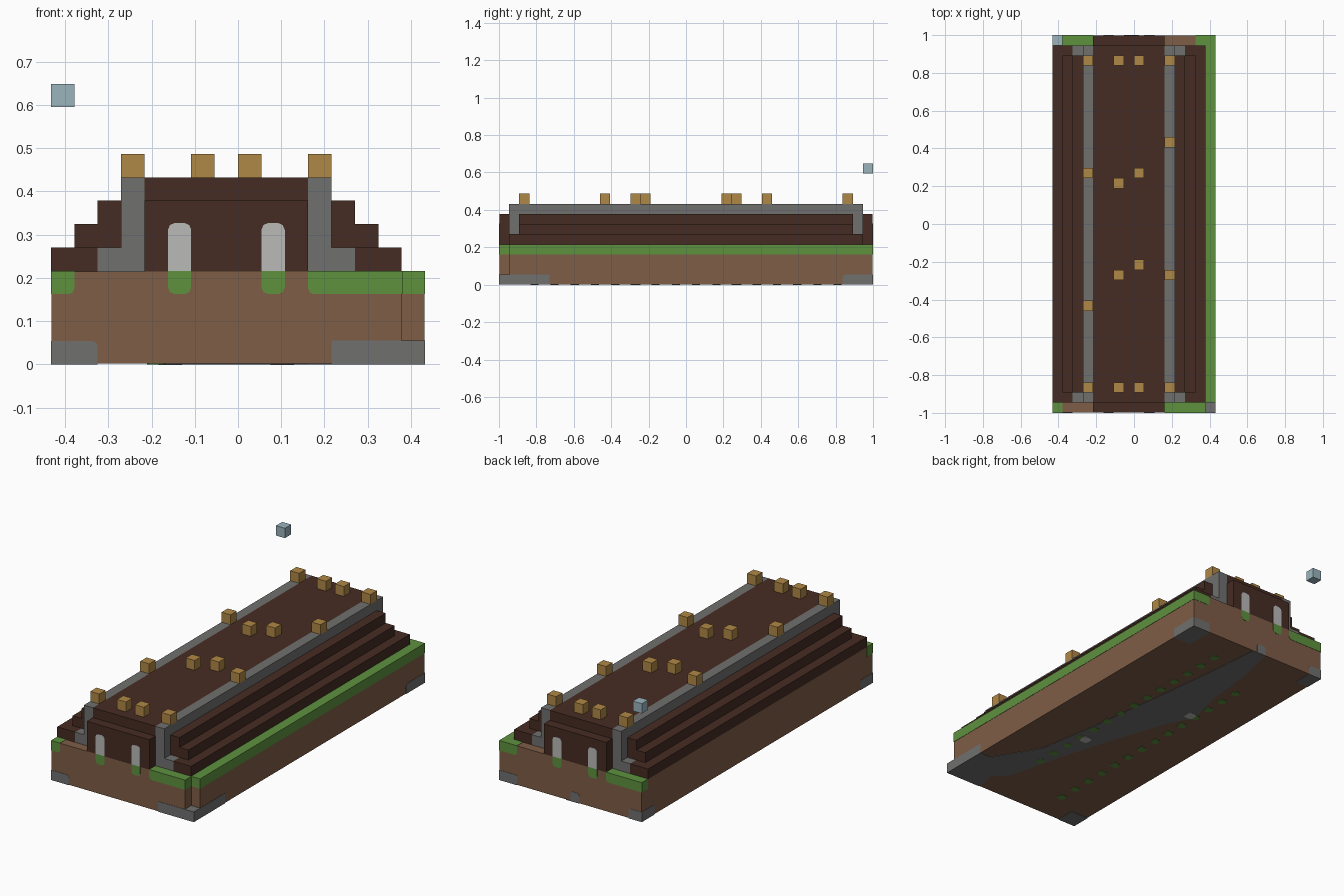
import bpy
import bmesh
from mathutils import Vector

U = 2 / 37        # one block
E = 0.03          # how far painted patches stand proud, in blocks
FRONT = 18.5      # half length in blocks
MID = -0.5        # centre line of the building in blocks

cube = bpy.data.objects.get("Cube")
if cube:
    bpy.data.objects.remove(cube, do_unlink=True)


def material(name, rgb):
    """Flat material from 0-255 display values."""
    col = [((c / 255 + 0.055) / 1.055) ** 2.4 for c in rgb] + [1]
    m = bpy.data.materials.new(name)
    m.use_nodes = True
    m.diffuse_color = col
    m.node_tree.nodes["Principled BSDF"].inputs["Base Color"].default_value = col
    return m


WOOD = material("dark wood", (70, 44, 35))
STONE = material("grey stone", (112, 112, 111))
SOIL = material("brown soil", (126, 93, 71))
TURF = material("green turf", (94, 145, 63))
GOLD = material("golden lamp", (176, 136, 70))
PALE = material("pale grey", (186, 186, 185))
BLUE = material("pale blue", (155, 180, 190))


def finish(bm, name, mat):
    bmesh.ops.recalc_face_normals(bm, faces=bm.faces)
    bmesh.ops.scale(bm, vec=(U, U, U), verts=bm.verts)
    mesh = bpy.data.meshes.new(name)
    bm.to_mesh(mesh)
    bm.free()
    mesh.materials.append(mat)
    obj = bpy.data.objects.new(name, mesh)
    bpy.context.collection.objects.link(obj)
    return obj


def block(name, mat, xs, ys, zs, axis=None, corner=(0, 0, 0), radius=0.25):
    """Box between limits; edges along axis on the corner side are rounded."""
    spans = [sorted(s) for s in (xs, ys, zs)]
    mid = Vector([(a + b) / 2 for a, b in spans])
    bm = bmesh.new()
    bmesh.ops.create_cube(bm, size=1)
    for v in bm.verts:
        v.co = mid + Vector([c * (b - a) for c, (a, b) in zip(v.co, spans)])
    if axis is not None:
        edges = []
        for e in bm.edges:
            along = e.verts[1].co - e.verts[0].co
            out = (e.verts[0].co + e.verts[1].co) / 2 - mid
            if abs(along[axis]) > 1e-4 and all(o * c > 0 for o, c in zip(out, corner) if c):
                edges.append(e)
        bmesh.ops.bevel(bm, geom=edges, offset=radius, segments=2, profile=0.5, affect='EDGES')
    return finish(bm, name, mat)


def prism(name, mat, outline, lo, hi, axis=2):
    """Extrude an outline upward (axis 2) or along the length (axis 1)."""
    bm = bmesh.new()
    place = (lambda a, b: (a, b, lo)) if axis == 2 else (lambda a, b: (a, lo, b))
    face = bm.faces.new([bm.verts.new(place(a, b)) for a, b in outline])
    new = bmesh.ops.extrude_face_region(bm, geom=[face])["geom"]
    push = Vector((0, 0, 0))
    push[axis] = hi - lo
    bmesh.ops.translate(bm, vec=push, verts=[g for g in new if isinstance(g, bmesh.types.BMVert)])
    return finish(bm, name, mat)


# Earth base with one notched corner
X, Y = 8 - E, FRONT - E
block("soil_bottom", SOIL, (-X, X), (-Y, Y), (E, 1))
prism("soil_upper", SOIL,
      [(-X, -Y), (7, -Y), (7, E - 17.5), (X, E - 17.5), (X, Y), (-X, Y)], 1, 4 - E)

# Turf along the edges
block("turf_side", TURF, (7, 8), (-17.5, FRONT), (3, 4))
block("turf_front_left", TURF, (3, 7 + E), (-FRONT, -17.5), (3, 4), 1, (-1, 0, -1))
block("turf_front_right", TURF, (-8, -7), (-FRONT, -17.5), (3, 4), 1, (1, 0, -1))
block("turf_back_left", TURF, (6, 8), (17.5, FRONT), (3, 4), 1, (-1, 0, -1))
block("turf_back_right", TURF, (-8, -4), (17.5, FRONT), (3, 4), 1, (1, 0, -1))

# Stones in the lower corners
prism("stone_front_left", STONE,
      [(4, -FRONT), (8, -FRONT), (8, -13.5), (7, -13.5), (4.5, -16), (4, -17.5)], 0, 1 + E)
block("stone_front_right", STONE, (-8, -6), (-FRONT, -16.5), (0, 1), 1, (1, 0, 1))
block("stone_back_left", STONE, (6, 8), (15.5, FRONT), (0, 1), 0, (0, -1, 1))
block("stone_back_right", STONE, (-8, -6.5), (16.5, FRONT), (0, 1), 1, (1, 0, 1))
block("stone_back_middle", STONE, (-1, 0), (17.5, FRONT), (0, 1), 1, (0, 0, 1))

# Stone vein, turf tufts and pale spots on the underside
vein = [(-1, 18.5), (0.5, 18.5), (1, 13), (1.8, 6), (3, -3), (4, -9), (7, -14),
        (5, -17), (3, -15), (1.5, -9), (0, -4), (-2, 2), (-3.5, 5), (-2.5, 9), (-2, 14)]
prism("underside_vein", STONE, vein, 0, 2 * E)
for s in (1, -1):
    for k in range(14):
        x, y = MID + 3 * s, s * (15 - 2 * k)
        block("underside_tuft", TURF, (x - 0.4, x + 0.4), (y - 0.4, y + 0.4), (-E / 2, E), 2)
    x, y = MID + 2.4 * s, -5 * s
    block("underside_spot", PALE, (x - 0.5, x + 0.5), (y - 0.5, y + 0.5), (-E, E), 2)

# Main hall, end porches and doors
block("hall", WOOD, (-4, 3), (-17.5, 17.5), (4 - E, 8))
for s in (1, -1):
    block("porch", WOOD, (-4, 3), (17 * s, Y * s), (4 - E, 7))
    for x in (-3, 1):
        ends = (18 * s, FRONT * s)
        block("door", PALE, (x, x + 1), ends, (4, 6.05), 1, (0, 0, 1), 0.3)
        block("door_turf", TURF, (x, x + 1), ends, (3, 4), 1, (0, 0, -1), 0.3)

# Stepped sides with stone frame, mirrored about the centre line
steps = [(4.5, 4 - E), (7.5, 4 - E), (7.5, 5), (6.5, 5), (6.5, 6), (5.5, 6), (5.5, 7), (4.5, 7)]
for s in (1, -1):
    def mx(a, b):
        return (MID + s * a, MID + s * b)

    prism("steps", WOOD, [(MID + s * d, z) for d, z in steps], -16.5, 16.5, axis=1)
    block("roof_beam", STONE, mx(3.5, 4.5), (-17.5, 17.5), (7, 8))
    for e in (1, -1):
        ends = (16.5 * e, 17.5 * e)
        block("frame_post", STONE, mx(3.5, 4.5), ends, (4 - E, 7))
        block("frame_foot", STONE, mx(4.5, 5.5), ends, (4 - E, 5))
        block("step_end", WOOD, mx(5.5, 7.5), ends, (4 - E, 5))

# Lamps on the roof
rows = {-5: (16, 5, -8, -16), 3: (16, 8, -5, -16), -2: (16, 4, -5, -16), 0: (16, 5, -4, -16)}
for x, places in rows.items():
    for y in places:
        block("lamp", GOLD, (x, x + 1), (y - 0.5, y + 0.5), (8, 9))

# Floating block above the back corner
block("floating_block", BLUE, (-8, -7), (17.5, FRONT), (11, 12))
